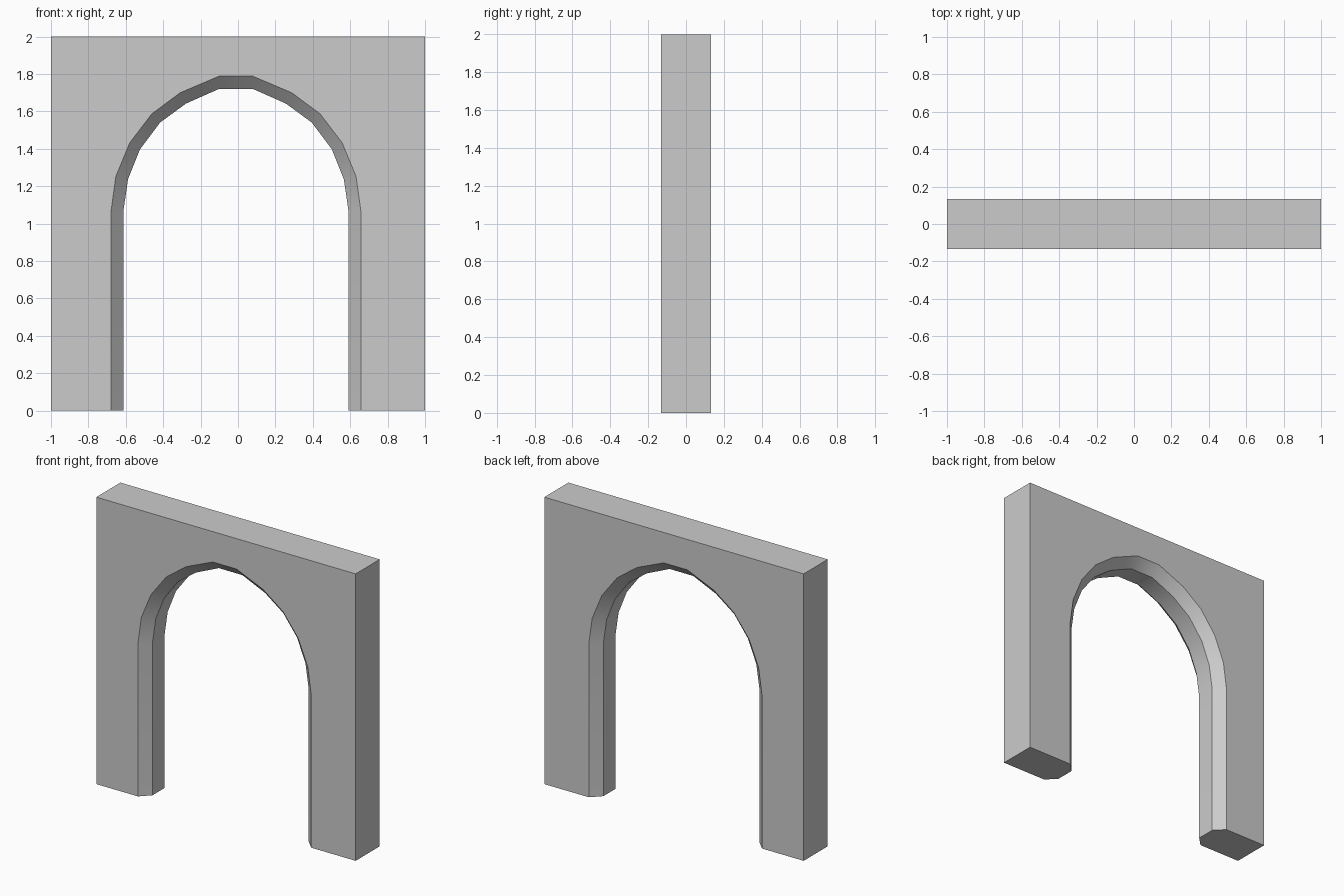
import bpy, bmesh, math

if "Cube" in bpy.data.objects:
    bpy.data.objects.remove(bpy.data.objects["Cube"])

HALF_DEPTH = 0.1325   # wall half thickness
HALF_REVEAL = 0.066   # half depth of the narrow middle band
CX = -0.011           # opening sits slightly off centre

# Right half of the opening (x offset from CX, z), at the wall face and at the reveal
FACE = [(0.668, 0), (0.668, 1.066), (0.642, 1.253), (0.568, 1.432),
        (0.450, 1.587), (0.298, 1.70), (0.091, 1.788)]
REVEAL = [(0.602, 0), (0.602, 1.066), (0.577, 1.237), (0.513, 1.397),
          (0.406, 1.54), (0.267, 1.642), (0.091, 1.72)]


def opening(half):
    """Full opening outline, left foot over the arch to the right foot."""
    left = [(CX - x, z) for x, z in half]
    right = [(CX + x, z) for x, z in reversed(half)]
    return left + right


bm = bmesh.new()


def row(points, y):
    return [bm.verts.new((x, y, z)) for x, z in points]


# Opening outlines from front to back: face, reveal, reveal, face
layers = [row(opening(FACE), -HALF_DEPTH), row(opening(REVEAL), -HALF_REVEAL),
          row(opening(REVEAL), HALF_REVEAL), row(opening(FACE), HALF_DEPTH)]

# Outer rectangle, right foot over the top to the left foot
rect = [(1, 0), (1, 2), (-1, 2), (-1, 0)]
front = row(rect, -HALF_DEPTH)
back = row(rect, HALF_DEPTH)


def bridge(a, b):
    for i in range(len(a) - 1):
        bm.faces.new((a[i], a[i + 1], b[i + 1], b[i]))


# Chamfered inside of the arch and the outer sides
for a, b in zip(layers, layers[1:]):
    bridge(a, b)
bridge(front, back)

# Front and back walls
bm.faces.new(layers[0] + front)
bm.faces.new(layers[3] + back)

# Undersides of the two feet
bm.faces.new([r[0] for r in layers] + [back[3], front[3]])
bm.faces.new([r[-1] for r in layers] + [back[0], front[0]])

bmesh.ops.recalc_face_normals(bm, faces=bm.faces)
mesh = bpy.data.meshes.new("arch_wall")
bm.to_mesh(mesh)
bm.free()

wall = bpy.data.objects.new("arch_wall", mesh)
bpy.context.collection.objects.link(wall)
bpy.context.view_layer.objects.active = wall
wall.select_set(True)
bpy.ops.object.shade_smooth_by_angle(angle=math.radians(30))
